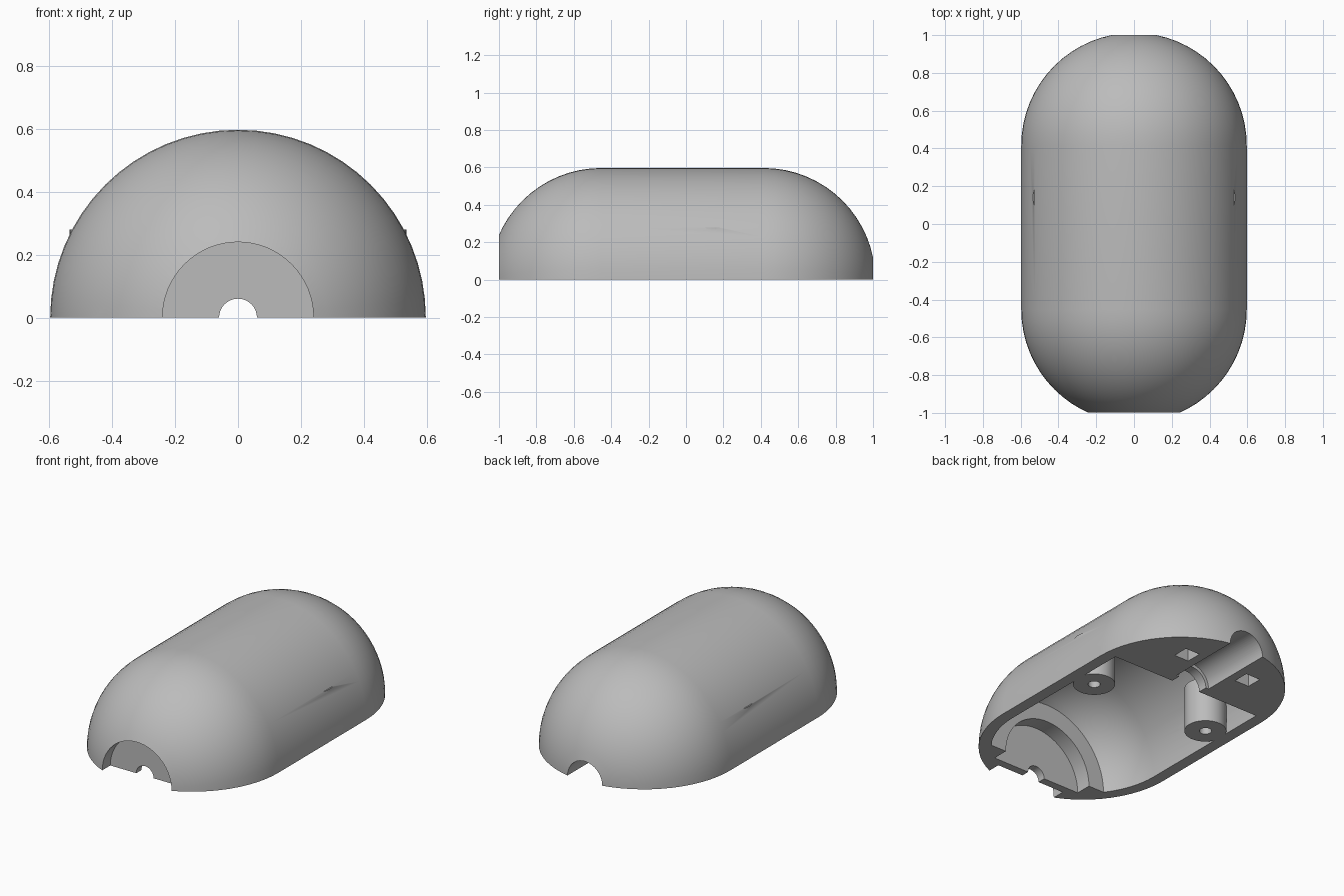
import bpy, bmesh, math
from mathutils import Matrix

if "Cube" in bpy.data.objects:
    bpy.data.objects.remove(bpy.data.objects["Cube"])

R, INNER = 0.597, 0.525          # outer and inner radius
FRONT, BACK = -0.453, 0.415      # centres of the rounded ends
SEGMENTS = 64

grey = bpy.data.materials.new("plain_grey")
grey.use_nodes = True
grey.diffuse_color = (0.5, 0.5, 0.5, 1)
grey.node_tree.nodes["Principled BSDF"].inputs["Base Color"].default_value = grey.diffuse_color


def to_object(name, bm):
    bmesh.ops.recalc_face_normals(bm, faces=bm.faces)
    mesh = bpy.data.meshes.new(name)
    bm.to_mesh(mesh)
    bm.free()
    mesh.materials.append(grey)
    obj = bpy.data.objects.new(name, mesh)
    bpy.context.collection.objects.link(obj)
    return obj


def arc(radius, centre, start, end, steps):
    """Profile points (y, r), angle measured from the +y axis."""
    angles = [math.radians(start + (end - start) * i / steps) for i in range(steps + 1)]
    return [(centre + radius * math.cos(a), radius * math.sin(a)) for a in angles]


def revolve(name, profile):
    """Turn a (y, r) profile into a solid around the long axis."""
    bm = bmesh.new()
    verts = [bm.verts.new((r, y, 0)) for y, r in profile]
    edges = [bm.edges.new(pair) for pair in zip(verts, verts[1:])]
    bmesh.ops.spin(bm, geom=verts + edges, cent=(0, 0, 0), axis=(0, 1, 0),
                   angle=math.tau, steps=SEGMENTS, use_duplicate=False)
    bmesh.ops.remove_doubles(bm, verts=bm.verts, dist=0.0005)
    return to_object(name, bm)


def box(name, centre, size):
    bm = bmesh.new()
    bmesh.ops.create_cube(bm, size=1, matrix=Matrix.Translation(centre) @ Matrix.Diagonal((*size, 1)))
    return to_object(name, bm)


def post(name, x, y, radius, bottom, top):
    bm = bmesh.new()
    bmesh.ops.create_cone(bm, cap_ends=True, segments=40, radius1=radius, radius2=radius,
                          depth=top - bottom,
                          matrix=Matrix.Translation((x, y, (top + bottom) / 2)))
    return to_object(name, bm)


def combine(target, tool, operation):
    mod = target.modifiers.new(operation, "BOOLEAN")
    mod.operation, mod.object, mod.solver = operation, tool, "EXACT"
    bpy.context.view_layer.objects.active = target
    bpy.ops.object.modifier_apply(modifier=mod.name)
    bpy.data.objects.remove(tool)


# Capsule body
shell = revolve("half_shell", arc(R, FRONT, 180, 90, 16) + arc(R, BACK, 90, 0, 16))

# Stepped bore: front recess, cable hole, inner recess, cavity, lip and rear channel
wall_angle = math.degrees(math.acos((-0.77 - FRONT) / INNER))
bore = [(-1.2, 0), (-1.2, 0.24), (-0.92, 0.24), (-0.92, 0.06), (-0.87, 0.06),
        (-0.87, 0.31), (-0.77, 0.31)]
bore += arc(INNER, FRONT, wall_angle, 90, 8)
bore += [(BACK, INNER), (0.46, INNER), (0.46, 0.1), (0.52, 0.1), (0.52, 0.12),
         (1.2, 0.12), (1.2, 0)]
combine(shell, revolve("bore", bore), "DIFFERENCE")

# Screw posts with pilot holes, and square sockets in the rear block
for side in (-1, 1):
    combine(shell, post("screw_post", side * 0.415, 0.14, 0.12, -0.1, 0.28), "UNION")
    combine(shell, post("pilot_hole", side * 0.415, 0.14, 0.035, -0.2, 0.22), "DIFFERENCE")
    combine(shell, box("socket", (side * 0.225, 0.74, 0), (0.1, 0.1, 0.3)), "DIFFERENCE")

# Flat split face
combine(shell, box("lower_half", (0, 0, -1), (4, 4, 2)), "DIFFERENCE")

bpy.ops.object.select_all(action="DESELECT")
shell.select_set(True)
bpy.context.view_layer.objects.active = shell
bpy.ops.object.shade_smooth_by_angle(angle=math.radians(30))
